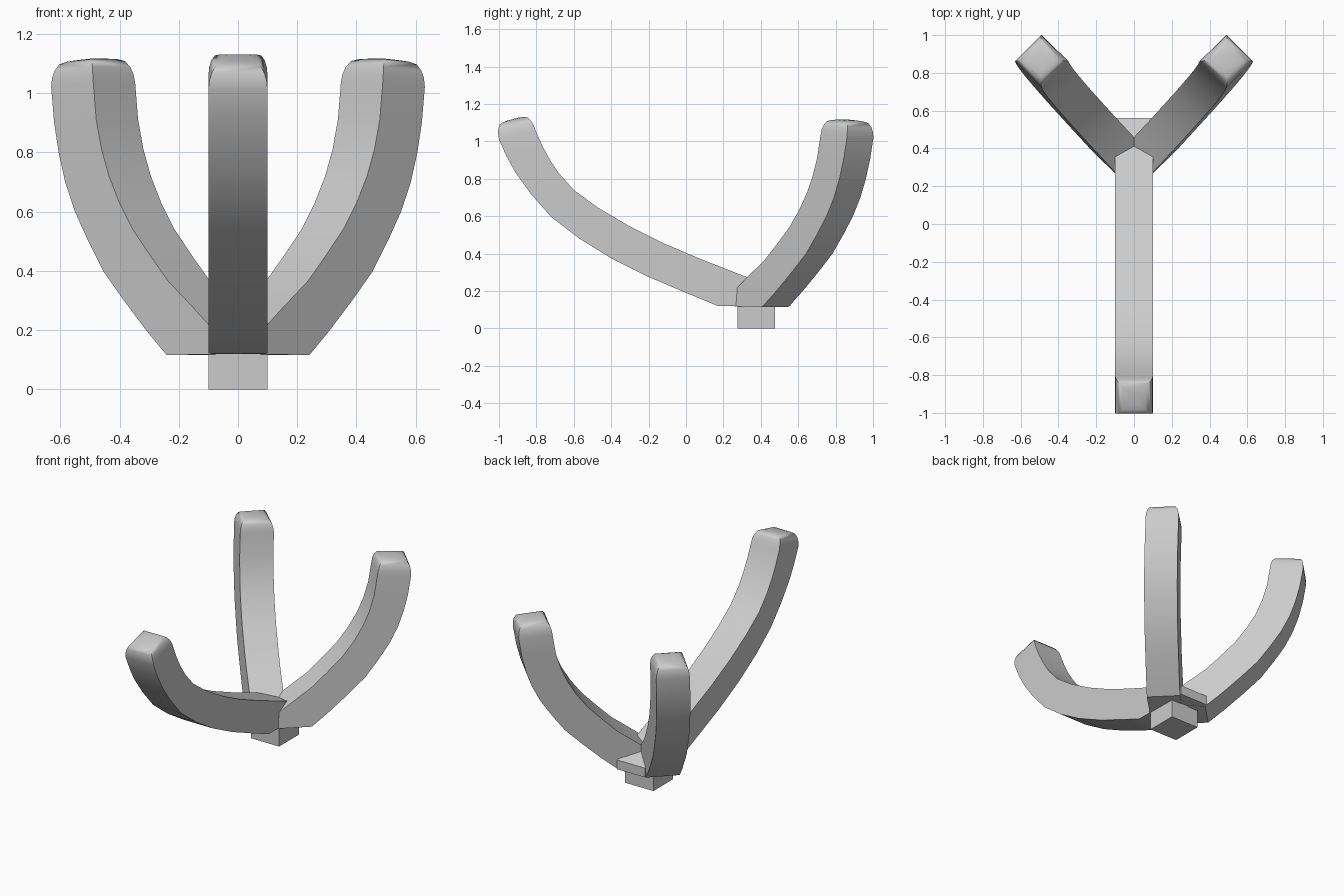
import bpy, bmesh, math
from mathutils import Vector

if "Cube" in bpy.data.objects:
    bpy.data.objects.remove(bpy.data.objects["Cube"])

HALF = 0.1  # half width of every arm


def make_arm(name, stations, place):
    """Loft a square bar through (outer, inner) stations, with a domed tip."""
    bm = bmesh.new()
    rings = []
    for (ou, oz), (iu, iz) in stations:
        rings.append([place(ou, -HALF, oz), place(ou, HALF, oz),
                      place(iu, HALF, iz), place(iu, -HALF, iz)])
    # pillow-shaped tip: shrinking rings along the end normal
    last = rings[-1]
    c = sum(last, Vector()) / 4
    n = (last[1] - last[0]).cross(last[3] - last[0]).normalized()
    if n.z < 0:
        n = -n
    for k, h in ((0.97, 0.03), (0.9, 0.055), (0.78, 0.075), (0.6, 0.083), (0.3, 0.087)):
        rings.append([c + (p - c) * k + n * h for p in last])
    vs = [[bm.verts.new(p) for p in r] for r in rings]
    for a, b in zip(vs, vs[1:]):
        for i in range(4):
            j = (i + 1) % 4
            bm.faces.new((a[i], a[j], b[j], b[i]))
    bm.faces.new(vs[0])
    bm.faces.new(vs[-1])
    bmesh.ops.recalc_face_normals(bm, faces=bm.faces)
    me = bpy.data.meshes.new(name)
    bm.to_mesh(me)
    bm.free()
    ob = bpy.data.objects.new(name, me)
    bpy.context.collection.objects.link(ob)
    bpy.ops.object.select_all(action='DESELECT')
    ob.select_set(True)
    bpy.context.view_layer.objects.active = ob
    bpy.ops.object.shade_smooth_by_angle(angle=math.radians(40))


# long front arm, profile in the y-z plane
front = [((.56, .12), (.56, .18)), ((.17, .12), (.31, .28)), ((0, .19), (.08, .37)),
         ((-.2, .275), (-.12, .455)), ((-.4, .375), (-.3, .545)),
         ((-.57, .48), (-.47, .645)), ((-.72, .595), (-.6, .74)),
         ((-.83, .72), (-.68, .83)), ((-.91, .83), (-.73, .905)),
         ((-.96, .92), (-.77, .98)), ((-1, 1.01), (-.805, 1.06))]
make_arm("front_arm", front, lambda u, s, z: Vector((s, u, z)))

# two shorter back arms, turned 45 degrees and mirrored
back = [((.17, .115), (-.06, .12)), ((.24, .2), (.08, .275)), ((.315, .3), (.165, .365)),
        ((.385, .4), (.225, .45)), ((.435, .5), (.285, .54)), ((.48, .6), (.33, .63)),
        ((.513, .7), (.365, .72)), ((.535, .8), (.39, .81)), ((.55, .9), (.408, .91)),
        ((.56, 1.02), (.418, 1.035))]
R = math.sqrt(0.5)
for side, name in ((1, "back_arm_right"), (-1, "back_arm_left")):
    make_arm(name, back, lambda u, s, z: Vector(
        (side * (u - s * R), u + 0.3 + 0.07 * z + s * R, z)))

# square peg under the joint
bpy.ops.mesh.primitive_cube_add(size=1, location=(0, .375, .0625))
peg = bpy.context.object
peg.name = "base_peg"
peg.scale = (.2, .2, .125)
